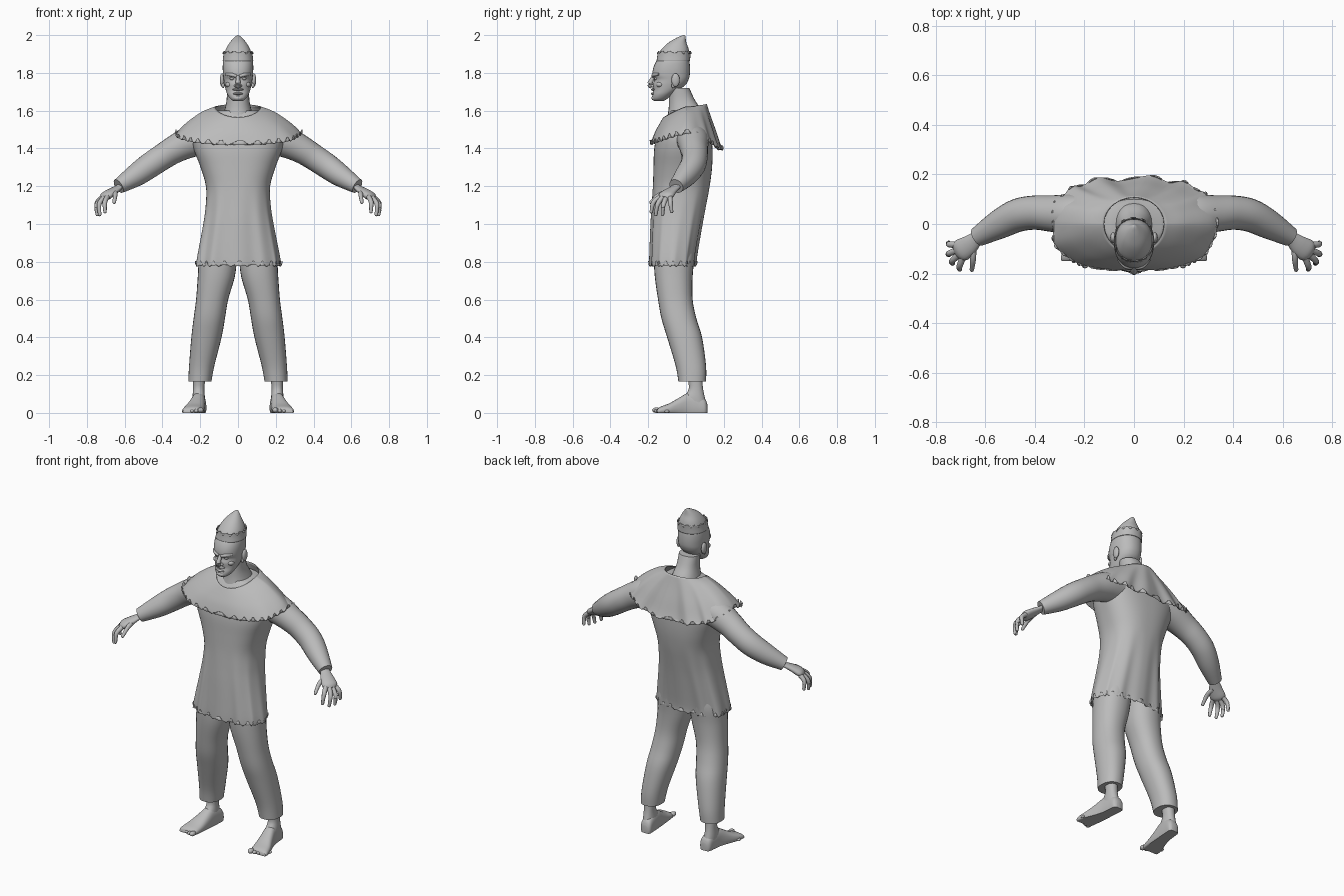
import bpy, bmesh, math
from mathutils import Vector

if "Cube" in bpy.data.objects:
    bpy.data.objects.remove(bpy.data.objects["Cube"])

grey = bpy.data.materials.new("plain grey")
grey.use_nodes = True
grey.diffuse_color = (0.5, 0.5, 0.5, 1)
grey.node_tree.nodes["Principled BSDF"].inputs["Base Color"].default_value = (0.5, 0.5, 0.5, 1)


def finish(name, bm, angle=50):
    bmesh.ops.recalc_face_normals(bm, faces=bm.faces)
    mesh = bpy.data.meshes.new(name)
    bm.to_mesh(mesh)
    bm.free()
    mesh.materials.append(grey)
    ob = bpy.data.objects.new(name, mesh)
    bpy.context.collection.objects.link(ob)
    bpy.ops.object.select_all(action='DESELECT')
    ob.select_set(True)
    bpy.context.view_layer.objects.active = ob
    bpy.ops.object.shade_smooth_by_angle(angle=math.radians(angle))
    return ob


def refine(rows, steps=4):
    """Catmull-Rom interpolation of tuples."""
    rows = [Vector(r) for r in rows]
    out = []
    for i in range(len(rows) - 1):
        a, b, c, d = rows[max(i - 1, 0)], rows[i], rows[i + 1], rows[min(i + 2, len(rows) - 1)]
        for k in range(steps):
            t = k / steps
            out.append(b + (c - a) * (t / 2) + (a * 2 - b * 5 + c * 4 - d) * (t * t / 2)
                       + (b * 3 - a - c * 3 + d) * (t ** 3 / 2))
    return out + [rows[-1]]


def loft(name, rings, caps=(True, True), angle=50):
    bm = bmesh.new()
    vs = [[bm.verts.new(p) for p in ring] for ring in rings]
    n = len(vs[0])
    for a, b in zip(vs, vs[1:]):
        for j in range(n):
            bm.faces.new((a[j], a[(j + 1) % n], b[(j + 1) % n], b[j]))
    for ring, cap in zip((vs[0], vs[-1]), caps):
        if cap:
            bm.faces.new(ring)
    return finish(name, bm, angle)


def unit(n, power=1.0):
    """Unit superellipse, starting at the back."""
    for j in range(n):
        a = math.tau * j / n
        s, c = math.sin(a), math.cos(a)
        yield a, math.copysign(abs(s) ** power, s), math.copysign(abs(c) ** power, c)


def upright(name, rows, n=32, x=0, power=0.9, caps=(True, True), steps=4, wave=None):
    """Rows are (z, front y, back y, half width, x offset)."""
    rings = []
    for z, f, b, w, dx in refine([tuple(r) + (0,) * (5 - len(r)) for r in rows], steps):
        rings.append([Vector((x + dx + w * u, (f + b) / 2 + (b - f) / 2 * v, z))
                      for a, u, v in unit(n, power)])
    if wave:
        wave(rings)
    return loft(name, rings, caps)


def tube(name, path, n=16, flat=1.0, caps=(True, True), steps=4):
    pts = refine(path, steps)
    rings = []
    for i, p in enumerate(pts):
        d = (pts[min(i + 1, len(pts) - 1)] - pts[max(i - 1, 0)]).to_3d().normalized()
        side = d.cross(Vector((0, 0, 1))).normalized()
        up = side.cross(d)
        rings.append([p.to_3d() + side * (p[3] * u) + up * (p[3] * flat * v) for a, u, v in unit(n)])
    return loft(name, rings, caps)


def ball(name, at, size, seg=16):
    bm = bmesh.new()
    bmesh.ops.create_uvsphere(bm, u_segments=seg, v_segments=seg // 2 + 2, radius=1)
    for v in bm.verts:
        v.co = Vector(at) + Vector([c * s for c, s in zip(v.co, size)])
    return finish(name, bm)


def scallop(j, per):
    """Hem tooth: 0 at the tip, 1 at the notch."""
    return 1 - abs(math.sin(math.pi * (j + 0.5) / per))


def thicken(ob, t):
    m = ob.modifiers.new("cloth", 'SOLIDIFY')
    m.thickness = t


# Tunic with toothed hem and soft folds
def hem(rings):
    count = len(rings)
    for i, ring in enumerate(rings):
        low = max(0, 1 - i / (count * 0.45))
        for j, p in enumerate(ring):
            a = math.tau * j / len(ring)
            p.x *= 1 + 0.025 * low * math.sin(a * 9)
            p.y += 0.006 * low * math.cos(a * 11)
            if i == 0:
                p.z += 0.035 * scallop(j, 8)


thicken(upright("tunic", [
    (0.775, -.19, .05, .225), (0.83, -.19, .055, .218), (1.0, -.185, .085, .186), (1.1, -.18, .105, .172),
    (1.2, -.175, .125, .17), (1.3, -.172, .138, .198), (1.4, -.168, .14, .235), (1.48, -.15, .13, .24),
    (1.55, -.115, .115, .18), (1.6, -.08, .1, .11)], n=192, power=0.8, caps=(False, True), wave=hem), 0.004)

# Shoulder cape with toothed, fanned edge
cape_rings = []
N = 192
for t, w, f, b, zs, zf, zb in refine([
        (0, .122, -.12, .11, 1.622, 1.565, 1.635), (.3, .19, -.142, .128, 1.595, 1.528, 1.575),
        (.6, .258, -.165, .152, 1.55, 1.485, 1.5), (.85, .305, -.18, .172, 1.51, 1.445, 1.43),
        (1, .332, -.187, .186, 1.478, 1.42, 1.39)], 4):
    ring = []
    for j, (a, u, v) in enumerate(unit(N, 1 - 0.25 * t)):
        end = zb if v > 0 else zf
        z = zs + (end - zs) * abs(v) ** (1.6 if v > 0 else 1.2)
        fold = 1 + 0.045 * t * math.sin(a * 14) * max(0, v + 0.3)
        y = (b if v > 0 else -f) * v * fold
        if t > 0.99:
            z += 0.032 * scallop(j, 6)
        ring.append((w * u * (1 + 0.015 * t * math.sin(a * 9)), y, z))
    cape_rings.append(ring)
thicken(loft("shoulder_cape", cape_rings, (False, False)), 0.005)

# Head and neck
upright("head", [
    (1.65, -.168, -.12, .022), (1.662, -.178, -.1, .04), (1.685, -.177, -.07, .056), (1.71, -.172, -.035, .065),
    (1.74, -.174, .0, .072), (1.765, -.168, .014, .076), (1.79, -.178, .02, .079), (1.83, -.172, .021, .081),
    (1.87, -.152, .016, .077), (1.9, -.12, .0, .06)], power=0.9)
upright("neck", [(1.56, -.1, .1, .085), (1.61, -.092, .078, .07), (1.66, -.09, .045, .06),
                 (1.72, -.09, .018, .06)], n=24)

# Face
tube("nose", [(0, -.17, 1.782, .009), (0, -.183, 1.76, .012), (0, -.192, 1.738, .014), (0, -.18, 1.728, .012)], 12)
ball("upper_lip", (0, -.172, 1.712), (.03, .014, .007))
ball("lower_lip", (0, -.172, 1.69), (.026, .014, .007))
ball("chin", (0, -.165, 1.667), (.027, .018, .015))
for s, tag in ((1, "left"), (-1, "right")):
    tube(tag + "_brow", [(s * .008, -.176, 1.782, .008), (s * .035, -.17, 1.79, .01), (s * .062, -.143, 1.793, .007)], 10)
    ball(tag + "_eye", (s * .031, -.158, 1.77), (.013, .01, .008))
    ball(tag + "_cheek", (s * .045, -.137, 1.738), (.022, .022, .016))
    ball(tag + "_nostril", (s * .012, -.176, 1.731), (.009, .011, .008))
    ball(tag + "_ear", (s * .084, -.055, 1.762), (.012, .022, .036))
    ball(tag + "_ear_lobe", (s * .079, -.067, 1.733), (.008, .011, .014))

# Pointed cap and its toothed band
upright("cap", [(1.868, -.153, .018, .079), (1.9, -.147, .019, .073), (1.93, -.125, .013, .062),
                (1.96, -.093, .002, .044), (1.983, -.055, -.002, .024), (1.996, -.026, -.004, .01),
                (2.0, -.014, -.008, .002)], n=32)


def crown(rings):
    for j, p in enumerate(rings[-1]):
        p.z -= 0.02 * scallop(j, 8)


thicken(upright("cap_band", [(1.862, -.156, .022, .081), (1.89, -.152, .023, .078), (1.916, -.15, .025, .077)],
                n=96, caps=(False, False), wave=crown), 0.004)

for s, tag in ((1, "left"), (-1, "right")):
    # Sleeve
    tube(tag + "_sleeve", [
        (s * .15, .03, 1.455, .085), (s * .24, .037, 1.44, .085), (s * .33, .042, 1.398, .074),
        (s * .4, .046, 1.355, .069), (s * .47, .035, 1.308, .067), (s * .545, -.002, 1.255, .059),
        (s * .632, -.052, 1.2, .04)], 24)
    # Hand
    tube(tag + "_hand", [
        (s * .6, -.035, 1.217, .027), (s * .635, -.058, 1.192, .029), (s * .67, -.088, 1.168, .041),
        (s * .7, -.108, 1.148, .045), (s * .715, -.117, 1.135, .028)], 16, 0.5)
    fingers = {
        "index": ((.692, -.137, 1.143), (.705, -.172, 1.115), (.704, -.184, 1.065)),
        "middle": ((.71, -.126, 1.138), (.735, -.15, 1.105), (.732, -.16, 1.05)),
        "ring": ((.718, -.107, 1.135), (.748, -.12, 1.1), (.745, -.124, 1.05)),
        "little": ((.718, -.084, 1.14), (.747, -.082, 1.112), (.748, -.076, 1.066)),
        "thumb": ((.65, -.085, 1.17), (.65, -.14, 1.155), (.655, -.185, 1.115))}
    for part, joints in fingers.items():
        path = [(s * x, y, z, r) for (x, y, z), r in zip(joints, (.014, .0125, .009))]
        tube(f"{tag}_{part}_finger", path, 10)
        tip = path[-1]
        ball(f"{tag}_{part}_fingertip", tip[:3], (.009, .009, .009), 10)

    # Trouser leg
    upright(tag + "_trouser_leg", [
        (.165, -.04, .106, .061, s * .202), (.25, -.055, .106, .067, s * .192), (.4, -.1, .085, .08, s * .167),
        (.5, -.13, .055, .083, s * .152), (.6, -.148, .035, .085, s * .137), (.72, -.165, .035, .098, s * .115),
        (.82, -.17, .045, .1, s * .105), (.9, -.165, .05, .09, s * .085)], n=28, caps=(True, True))
    # Ankle and foot
    upright(tag + "_ankle", [(.03, .0, .112, .034, s * .205), (.08, -.01, .1, .033, s * .208),
                             (.13, .015, .09, .03, s * .208), (.2, .005, .085, .034, s * .205)], n=20)
    rings = []
    for y, x, w, h in refine([(.113, .2, .02, .045), (.1, .202, .034, .075), (.06, .205, .036, .1),
                              (.01, .21, .038, .105), (-.04, .22, .045, .078), (-.09, .232, .053, .05),
                              (-.135, .24, .055, .033), (-.15, .242, .05, .022)]):
        rings.append([(s * x + w * u, y, h * max(0, (v + .5) / 1.5)) for a, u, v in unit(24, 0.8)])
    loft(tag + "_foot", rings)
    for k in range(5):
        big = .016 if k == 0 else .0125 - .0008 * k
        ball(f"{tag}_toe_{k + 1}", (s * (.198 + .0225 * k), -.157 + .0035 * k * k, big * .9),
             (big, big * 1.4, big * .9), 12)
